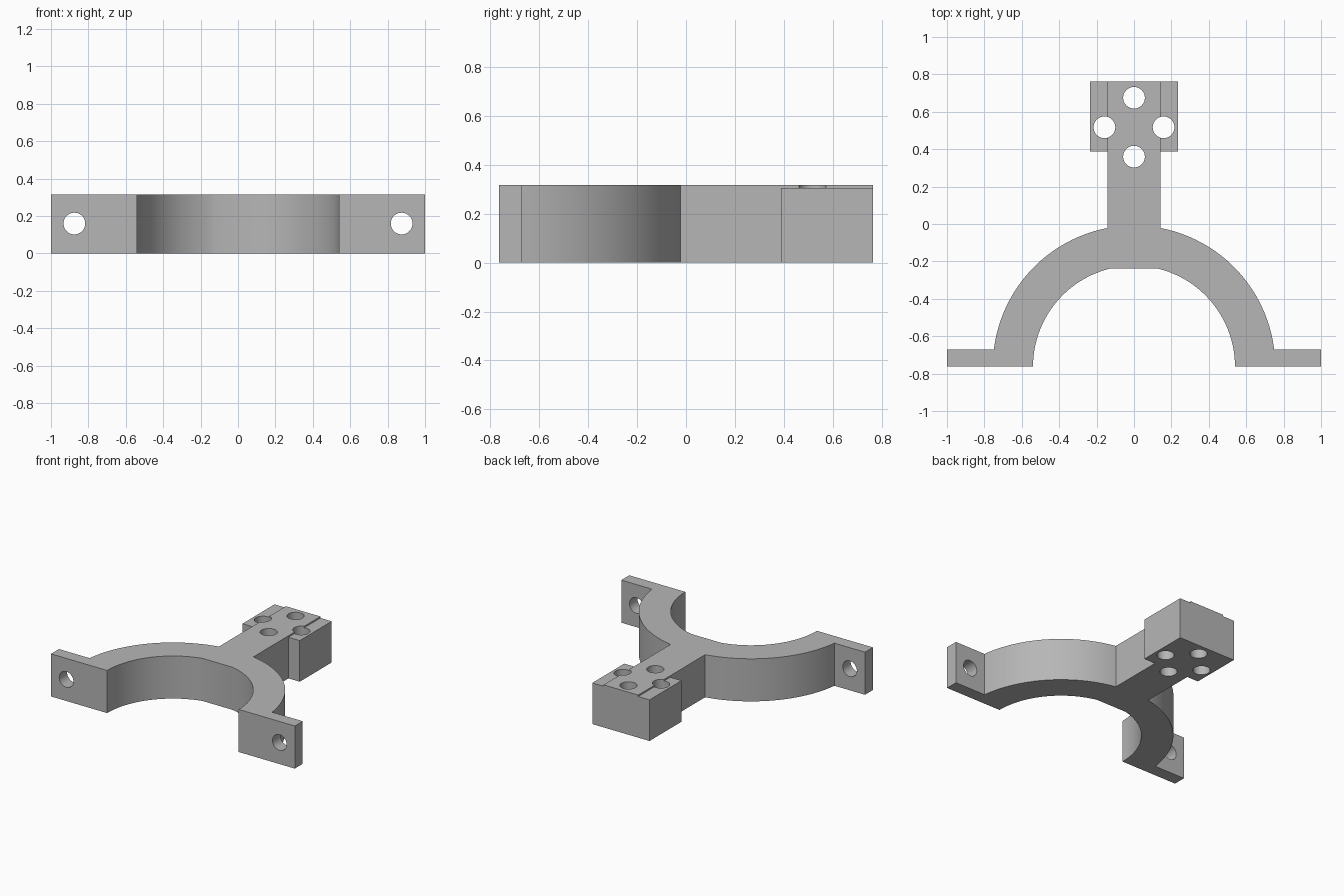
import bpy, bmesh, math
from mathutils import Matrix

HEIGHT = 0.316
FRONT, BACK = -0.763, 0.763
FOOT_BACK = -0.67
INNER_R, OUTER_R = 0.54, 0.755
ARM_X, PAD_X, PAD_Y = 0.142, 0.235, 0.388
HOLE_R = 0.058

if "Cube" in bpy.data.objects:
    bpy.data.objects.remove(bpy.data.objects["Cube"], do_unlink=True)

grey = bpy.data.materials.new("plain grey")
grey.use_nodes = True
colour = (0.47, 0.47, 0.47, 1)
grey.diffuse_color = colour
grey.node_tree.nodes["Principled BSDF"].inputs["Base Color"].default_value = colour


def make_object(name, bm):
    bmesh.ops.recalc_face_normals(bm, faces=bm.faces)
    mesh = bpy.data.meshes.new(name)
    bm.to_mesh(mesh)
    bm.free()
    mesh.materials.append(grey)
    obj = bpy.data.objects.new(name, mesh)
    bpy.context.collection.objects.link(obj)
    return obj


def arc(radius, start, end, steps):
    """Points around the middle of the front edge."""
    return [(radius * math.cos(start + (end - start) * i / steps),
             FRONT + radius * math.sin(start + (end - start) * i / steps))
            for i in range(steps + 1)]


# Half outline: inner arc, foot, outer arc, arm and pad, then mirrored
half = arc(INNER_R, math.acos(0.125 / INNER_R), 0, 24)
half += [(1, FRONT), (1, FOOT_BACK)]
half += arc(OUTER_R, math.asin((FOOT_BACK - FRONT) / OUTER_R),
            math.acos(ARM_X / OUTER_R), 24)
half += [(ARM_X, PAD_Y), (PAD_X, PAD_Y), (PAD_X, BACK)]
outline = half + [(-x, y) for x, y in reversed(half)]

bm = bmesh.new()
base = bm.faces.new([bm.verts.new((x, y, 0)) for x, y in outline])
extruded = bmesh.ops.extrude_face_region(bm, geom=[base])
top = [v for v in extruded["geom"] if isinstance(v, bmesh.types.BMVert)]
bmesh.ops.translate(bm, verts=top, vec=(0, 0, HEIGHT))
bracket = make_object("clamp_bracket", bm)


def cut(cutter):
    cutter.hide_render = True
    mod = bracket.modifiers.new("cut", "BOOLEAN")
    mod.operation = "DIFFERENCE"
    mod.solver = "EXACT"
    mod.object = cutter
    bpy.context.view_layer.objects.active = bracket
    bpy.ops.object.modifier_apply(modifier=mod.name)
    bpy.data.objects.remove(cutter, do_unlink=True)


def hole(location, along_y=False):
    bm = bmesh.new()
    turn = Matrix.Rotation(math.pi / 2 if along_y else 0, 4, "X")
    bmesh.ops.create_cone(bm, cap_ends=True, segments=40, radius1=HOLE_R,
                          radius2=HOLE_R, depth=0.8,
                          matrix=Matrix.Translation(location) @ turn)
    cut(make_object("hole_cutter", bm))


# Slightly lowered pad shoulders beside the raised arm
for side in (-1, 1):
    bm = bmesh.new()
    bmesh.ops.create_cube(bm, size=1)
    bmesh.ops.scale(bm, verts=bm.verts, vec=(0.2, 0.6, 0.1))
    bmesh.ops.translate(bm, verts=bm.verts,
                        vec=(side * (ARM_X + 0.1), 0.6, 0.305 + 0.05))
    cut(make_object("shoulder_cutter", bm))

# Bolt holes through the feet
for side in (-1, 1):
    hole((side * 0.875, -0.72, 0.16), along_y=True)

# Four mounting holes down through the pad
for x, y in ((0, 0.675), (0.158, 0.517), (-0.158, 0.517), (0, 0.36)):
    hole((x, y, 0.15))

bpy.ops.object.select_all(action="DESELECT")
bracket.select_set(True)
bpy.context.view_layer.objects.active = bracket
bpy.ops.object.shade_smooth_by_angle(angle=math.radians(25))
